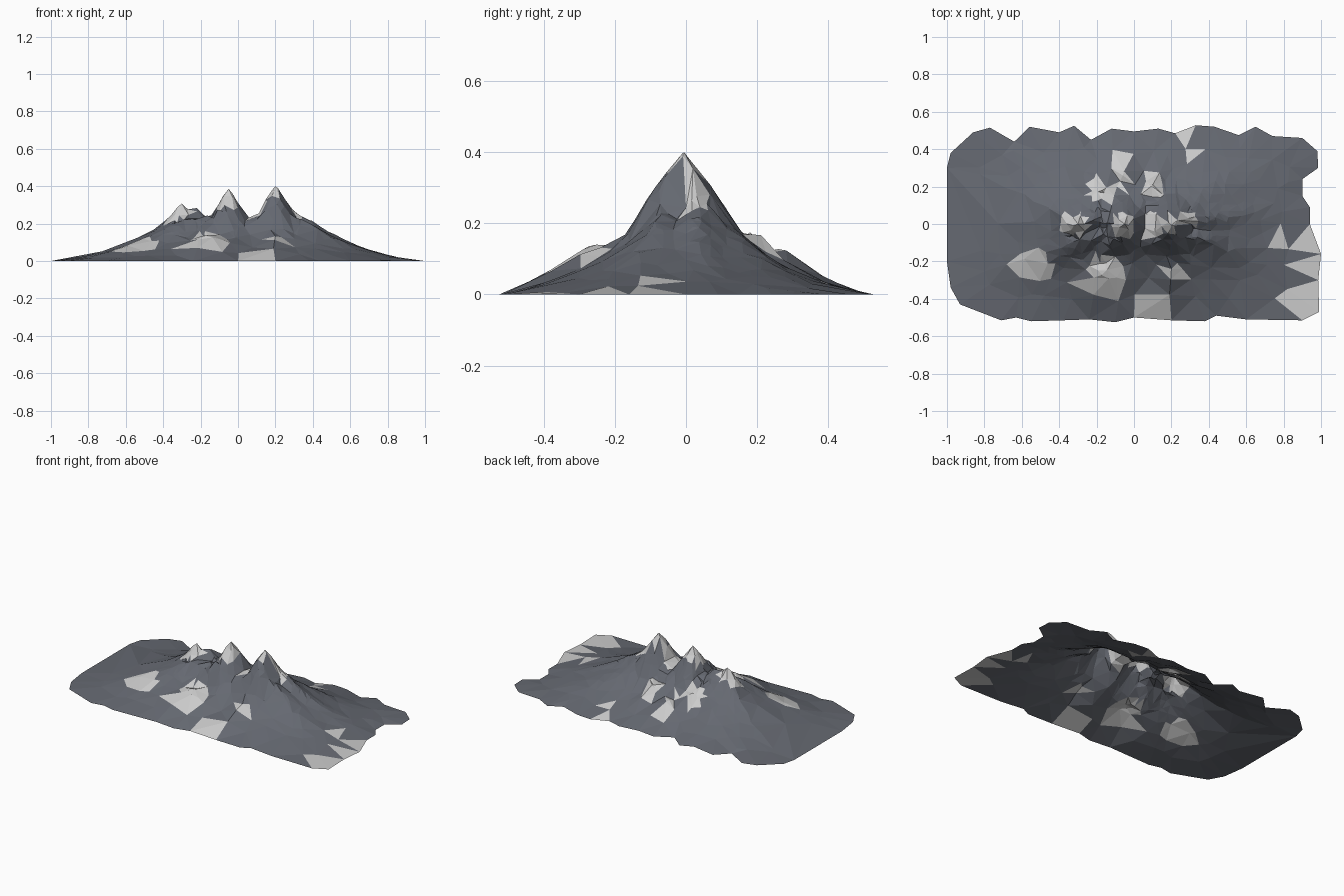
import bpy, math, random
from mathutils import Vector, noise
from mathutils.geometry import delaunay_2d_cdt

if "Cube" in bpy.data.objects:
    bpy.data.objects.remove(bpy.data.objects["Cube"])

random.seed(7)

# Ragged foot of the mountain, seen from above
OUTLINE = [(-1, .3), (-.98, .38), (-.86, .49), (-.77, .515), (-.64, .44), (-.56, .52),
           (-.4, .49), (-.32, .525), (-.23, .45), (-.12, .51), (0, .495), (.13, .51),
           (.22, .485), (.33, .528), (.43, .52), (.56, .475), (.65, .52), (.74, .47),
           (.9, .46), (.98, .39), (.985, .3), (.9, .24), (.9, .15), (.94, .09), (.94, 0),
           (1, -.16), (.985, -.3), (.99, -.47), (.9, -.515), (.6, -.51), (.44, -.49),
           (.38, -.52), (.2, -.515), (0, -.5), (-.1, -.525), (-.24, -.51), (-.38, -.515),
           (-.55, -.52), (-.63, -.5), (-.71, -.515), (-.93, -.43), (-.98, -.34), (-1, -.2)]
OUTLINE.reverse()

# Height of the flank against distance from the ridge
FLANK = [(0, .24), (.1, .235), (.2, .205), (.3, .16), (.4, .122), (.58, .068),
         (.77, .03), (1, 0)]

# Peaks and outcrops: x, y, height, slope along x, slope along y
PEAKS = [(-.30, 0, .305, 1.5, 1.8), (-.22, .02, .28, 1.8, 1.8), (-.05, 0, .385, 2.0, 1.6),
         (.2, -.005, .40, 1.9, 1.6), (.29, .03, .275, 1.4, 1.4), (-.11, -.08, .27, 1.8, 1.8),
         (-.17, .18, .175, 1.2, 1.2), (-.06, .26, .13, .8, .8), (.1, .21, .16, 1.2, 1.2),
         (-.15, -.25, .14, .6, .7), (.2, -.24, .135, .8, .7)]

# Snow patches: x, y, radius along x, radius along y
SNOW = [(-.32, 0, .08, .06), (-.05, 0, .07, .06), (.1, 0, .06, .07), (.2, 0, .05, .04),
        (.29, .02, .05, .04), (-.17, .18, .08, .06), (-.07, .28, .04, .09),
        (.1, .21, .05, .06), (-.15, -.27, .1, .1), (.21, -.26, .07, .05),
        (.1, -.43, .11, .06), (-.55, -.23, .13, .08), (-.31, -.32, .06, .04),
        (.28, .42, .04, .1), (.85, -.09, .15, .04), (.92, -.22, .1, .05), (.9, -.4, .12, .06)]


def flank(t):
    for (a, ha), (b, hb) in zip(FLANK, FLANK[1:]):
        if t <= b:
            return ha + (hb - ha) * (t - a) / (b - a)
    return 0


def height(x, y):
    tx, ty = max(0, abs(x) - .25) / .72, abs(y) / .52
    t = (tx ** 2.6 + ty ** 2.6) ** (1 / 2.6)
    h = flank(t)
    # gullies running down the slope
    ang = math.atan2(y * 1.5, x)
    h *= 1 + .06 * math.sin(11 * ang + math.sin(3 * ang))
    for px, py, ph, sx, sy in PEAKS:
        d = math.hypot((x - px) * sx, (y - py) * sy)
        h = max(h, ph - d * d / (d + .04))      # blunt tip
    fade = min(1, h / .2) if abs(x) < .36 else .25
    h += .014 * noise.noise(Vector((x * 14, y * 14, 3))) * fade
    return max(h, .002)


# Scatter: the outline, rings between it and the ridge, dense crags on top
n = len(OUTLINE)
pts = [Vector(p) for p in OUTLINE]
for k, s in enumerate((.76, .58, .44, .32, .23, .15)):
    for i in range(n):
        a, b = pts[i], pts[(i + 1) % n]
        p = a.lerp(b, .5 * (k % 2) + random.uniform(-.15, .15))
        core = Vector((max(-.3, min(.3, p.x * .4)), 0))
        pts.append(core.lerp(p, s + random.uniform(-.03, .03)))
for _ in range(150):
    pts.append(Vector((random.uniform(-.36, .36), random.gauss(0, .1))))
pts += [Vector(p[:2]) for p in PEAKS]

edges = [(i, (i + 1) % n) for i in range(n)]
flat, _, faces, *_ = delaunay_2d_cdt(pts, edges, [], 1, 1e-4)
verts = []
rim = {(round(p.x, 3), round(p.y, 3)) for p in pts[:n]}
for v in flat:
    on_rim = (round(v.x, 3), round(v.y, 3)) in rim
    verts.append((v.x, v.y, 0 if on_rim else height(v.x, v.y)))

# Mountain shell, open underneath
mesh = bpy.data.meshes.new("mountain")
mesh.from_pydata(verts, [], [list(f) for f in faces])
for name, col in (("rock", (.13, .14, .165, 1)), ("snow", (.55, .55, .55, 1))):
    mat = bpy.data.materials.new(name)
    mat.diffuse_color = col
    mat.use_nodes = True
    mat.node_tree.nodes["Principled BSDF"].inputs["Base Color"].default_value = mat.diffuse_color
    mesh.materials.append(mat)
for f in mesh.polygons:
    c = f.center
    if any(((c.x - x) / rx) ** 2 + ((c.y - y) / ry) ** 2 < 1 for x, y, rx, ry in SNOW):
        f.material_index = 1
mesh.update()
if sum(f.normal.z for f in mesh.polygons) < 0:
    mesh.flip_normals()
bpy.context.collection.objects.link(bpy.data.objects.new("mountain", mesh))
